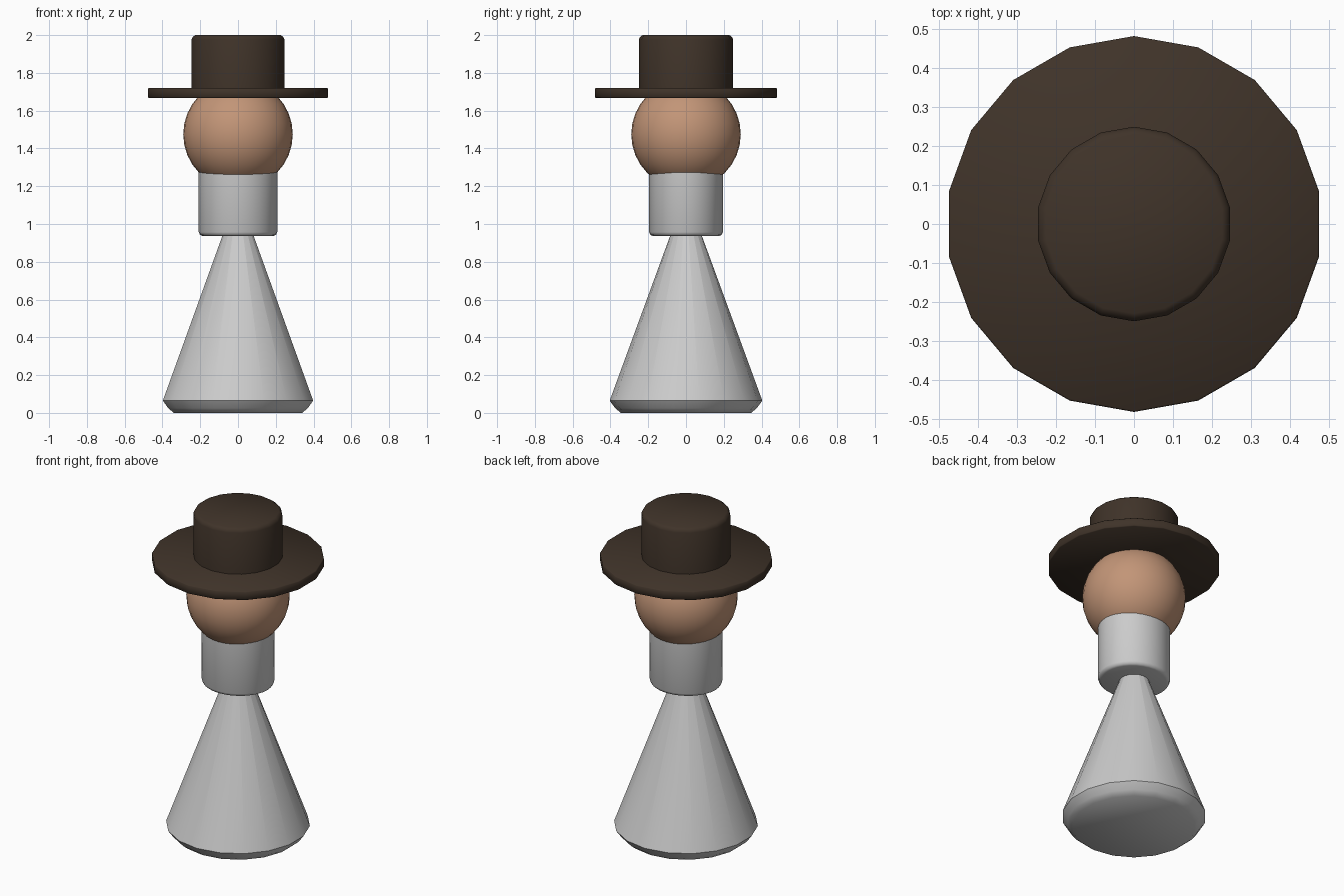
import bpy, bmesh, math

if "Cube" in bpy.data.objects:
    bpy.data.objects.remove(bpy.data.objects["Cube"])


def material(name, rgb):
    m = bpy.data.materials.new(name)
    m.diffuse_color = (*rgb, 1)
    m.use_nodes = True
    m.node_tree.nodes["Principled BSDF"].inputs["Base Color"].default_value = m.diffuse_color
    return m


def finish(bm, name, mat=None, angle=50):
    bmesh.ops.recalc_face_normals(bm, faces=bm.faces)
    me = bpy.data.meshes.new(name)
    bm.to_mesh(me)
    bm.free()
    ob = bpy.data.objects.new(name, me)
    bpy.context.collection.objects.link(ob)
    if mat:
        me.materials.append(mat)
    bpy.ops.object.select_all(action='DESELECT')
    ob.select_set(True)
    bpy.context.view_layer.objects.active = ob
    bpy.ops.object.shade_smooth_by_angle(angle=math.radians(angle))
    return ob


def turned(name, profile, mat=None, sides=18, sx=1.0, sy=1.0):
    """Spin a (radius, z) profile into a capped solid with a corner on +y."""
    bm = bmesh.new()
    rings = []
    for r, z in profile:
        angles = [2 * math.pi * i / sides for i in range(sides)]
        rings.append([bm.verts.new((r * sx * math.sin(a), r * sy * math.cos(a), z))
                      for a in angles])
    for lo, hi in zip(rings, rings[1:]):
        for i in range(sides):
            j = (i + 1) % sides
            bm.faces.new((lo[i], lo[j], hi[j], hi[i]))
    bm.faces.new(rings[0])
    bm.faces.new(rings[-1])
    return finish(bm, name, mat)


skin = material("skin", (0.54, 0.30, 0.185))
felt = material("dark_felt", (0.05, 0.033, 0.022))

# Conical body with chamfered base, its tip hidden in the collar
turned("body", [(0.345, 0.0), (0.375, 0.025), (0.404, 0.065), (0.006, 1.15)])

# Slightly oval collar
turned("collar", [(0.18, 0.937), (0.193, 0.942), (0.2, 0.957), (0.2, 1.34)],
       sides=32, sx=1.04, sy=0.975)

# Head
bm = bmesh.new()
bmesh.ops.create_uvsphere(bm, u_segments=32, v_segments=16, radius=0.29)
bmesh.ops.translate(bm, verts=bm.verts, vec=(0, 0, 1.475))
finish(bm, "head", skin)

# Hat: brim and crown
turned("hat_brim", [(0.479, 1.667), (0.483, 1.671), (0.483, 1.716), (0.479, 1.72)], felt)
turned("hat_crown", [(0.25, 1.69), (0.25, 1.975), (0.244, 1.99), (0.23, 2.0)], felt)
